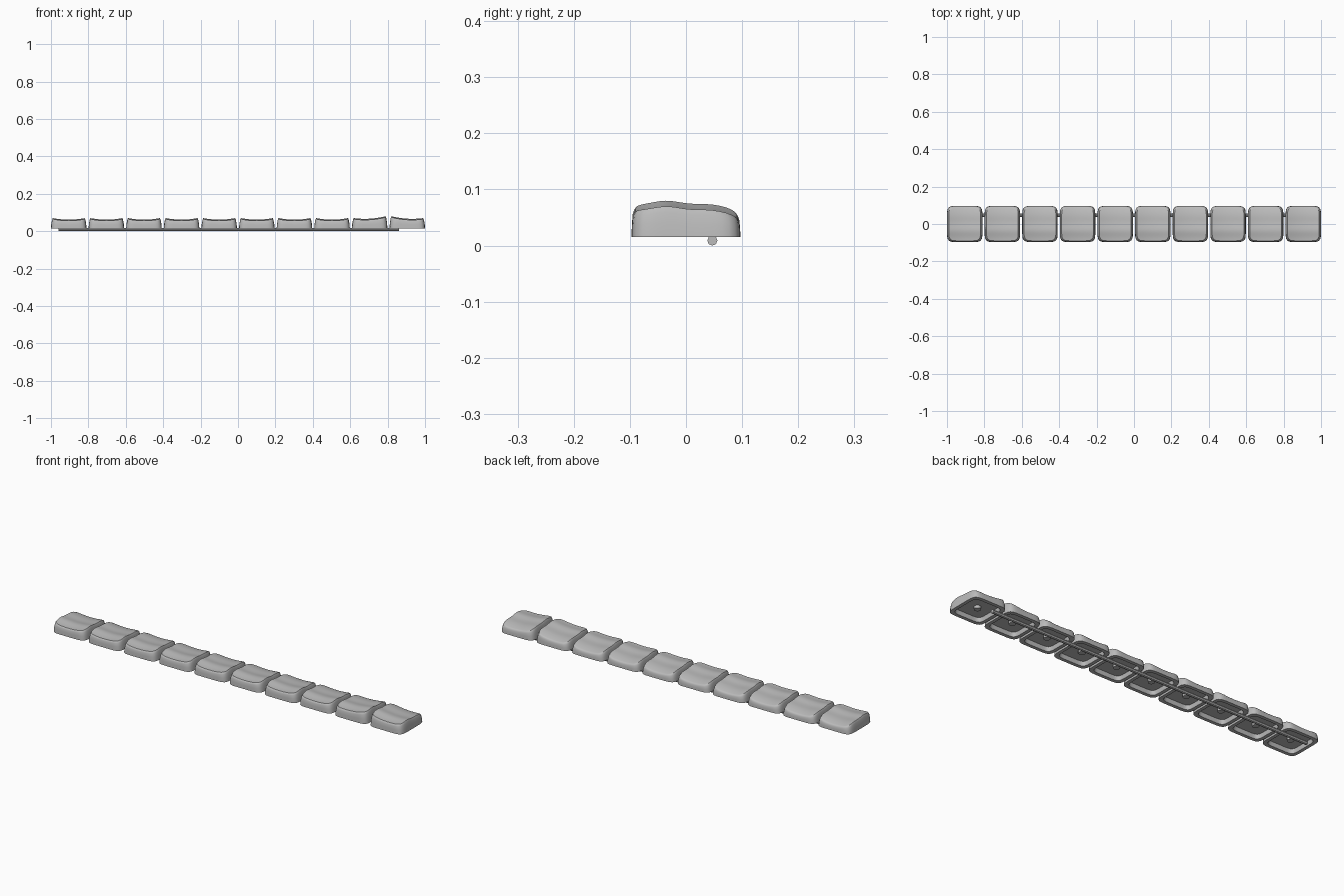
import bpy, bmesh
from math import cos, sin, pi, exp
from mathutils import Matrix

cube = bpy.data.objects.get("Cube")
if cube:
    bpy.data.objects.remove(cube)

grey = bpy.data.materials.new("plain grey")
grey.use_nodes = True
tone = (0.5, 0.5, 0.5, 1)
grey.diffuse_color = tone
grey.node_tree.nodes["Principled BSDF"].inputs["Base Color"].default_value = tone

CAPS, SIDES = 10, 64
HALF_X, HALF_Y, BASE = 0.095, 0.097, 0.015
FIRST = -1 + HALF_X
PITCH = -2 * FIRST / (CAPS - 1)


def top_height(x, y, tilt):
    """Sculpted key top: ridge at the front, drop at the back, dished sideways."""
    across = x / 0.085
    z = 0.056 + 0.006 * exp(-((y + 0.035) / 0.03) ** 2)
    z -= 0.011 * (max(0, y - 0.03) / 0.06) ** 2
    z += 0.008 * across ** 2
    if tilt:
        z += 0.005 * (1 + tilt * across)
    return z


def outline(sx, sy):
    """Rounded square, scaled from the base footprint."""
    points = []
    for i in range(SIDES):
        c, s = cos(2 * pi * i / SIDES), sin(2 * pi * i / SIDES)
        r = (abs(c) ** 7 + abs(s) ** 7) ** (-1 / 7)
        points.append((HALF_X * sx * r * c, HALF_Y * sy * r * s))
    return points


def finish(bm, name, location):
    bmesh.ops.recalc_face_normals(bm, faces=bm.faces)
    mesh = bpy.data.meshes.new(name)
    bm.to_mesh(mesh)
    bm.free()
    mesh.materials.append(grey)
    obj = bpy.data.objects.new(name, mesh)
    obj.location = location
    bpy.context.collection.objects.link(obj)
    bpy.ops.object.select_all(action="DESELECT")
    obj.select_set(True)
    bpy.context.view_layer.objects.active = obj
    bpy.ops.object.shade_smooth_by_angle(angle=0.6)
    return obj


def key_cap(name, x0, tilt):
    bm = bmesh.new()
    rings = []

    def ring(sx, sy, height):
        rings.append([bm.verts.new((x, y, height(x, y))) for x, y in outline(sx, sy)])

    # hollow underside and flat rim
    ring(0.78, 0.78, lambda x, y: 0.036)
    bm.faces.new(rings[0])
    ring(0.82, 0.82, lambda x, y: BASE)
    # tapered walls with a rounded shoulder
    for w, sx, sy in ((0, 1, 1), (0.45, 0.98, 0.995), (0.8, 0.94, 0.98),
                      (0.94, 0.915, 0.955), (1, 0.895, 0.925)):
        ring(sx, sy, lambda x, y: BASE + w * (top_height(x, y, tilt) - BASE))
    # dished top
    for s in (0.95, 0.87, 0.77, 0.66, 0.55, 0.44, 0.33, 0.22, 0.11):
        ring(0.895 * s, 0.925 * s, lambda x, y: top_height(x, y, tilt))
    for a, b in zip(rings, rings[1:]):
        for i in range(SIDES):
            j = (i + 1) % SIDES
            bm.faces.new((a[i], a[j], b[j], b[i]))
    middle = bm.verts.new((0, 0, top_height(0, 0, tilt)))
    for i in range(SIDES):
        bm.faces.new((rings[-1][i], rings[-1][(i + 1) % SIDES], middle))
    finish(bm, name, (x0, 0, 0))


def rod(name, length, radius, sides, turn, location):
    bm = bmesh.new()
    bmesh.ops.create_cone(bm, cap_ends=True, segments=sides, radius1=radius,
                          radius2=radius, depth=length, matrix=turn)
    finish(bm, name, location)


# row of key caps; the last two lean up toward each other
for k in range(CAPS):
    x = FIRST + k * PITCH
    tilt = {CAPS - 2: 1, CAPS - 1: -1}.get(k, 0)
    key_cap(f"key_cap_{k + 1}", x, tilt)
    rod(f"key_stem_{k + 1}", 0.016, 0.016, 16, Matrix(), (x, 0, 0.03))

# runner joining the caps underneath
rod("runner_rod", 1.82, 0.009, 8, Matrix.Rotation(pi / 2, 4, "Y"), (-0.05, 0.047, 0.009))
